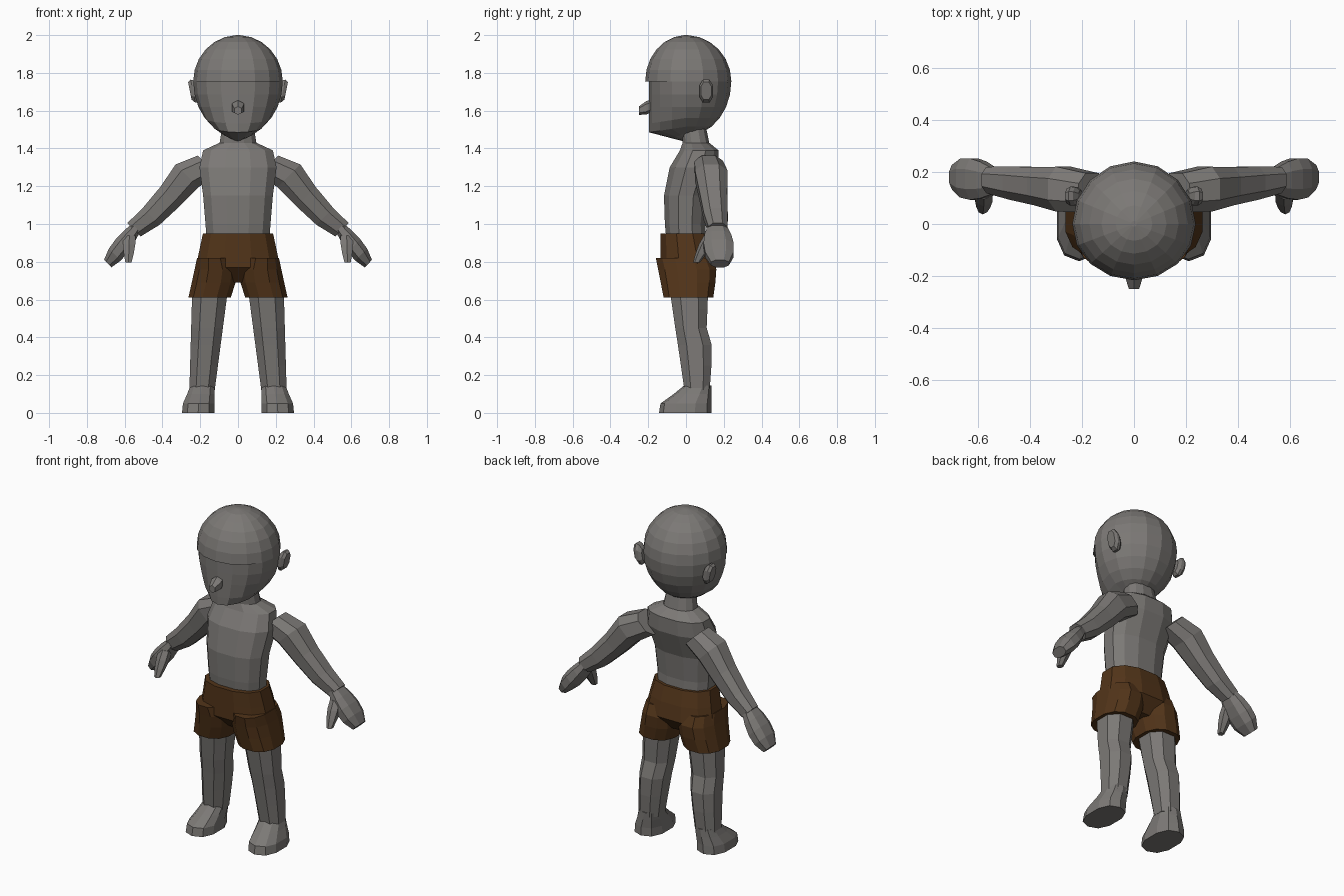
import bpy, bmesh
from math import cos, sin, pi, copysign
from mathutils import Vector

if "Cube" in bpy.data.objects:
    bpy.data.objects.remove(bpy.data.objects["Cube"], do_unlink=True)


def material(name, red, green, blue):
    colour = (red, green, blue, 1)
    made = bpy.data.materials.new(name)
    made.use_nodes = True
    made.diffuse_color = colour
    made.node_tree.nodes["Principled BSDF"].inputs["Base Color"].default_value = colour
    return made


skin = material("grey skin", .2, .19, .18)
cloth = material("brown cloth", .085, .035, .01)
side, depth, up = Vector((1, 0, 0)), Vector((0, 1, 0)), Vector((0, 0, 1))


def ring(center, u, v, count=8, power=2.4):
    """Rounded-square loop of points around center, spanned by u and v."""
    points = []
    for i in range(count):
        angle = 2 * pi * (i + .5) / count
        a, b = (copysign(abs(t) ** (2 / power), t) for t in (cos(angle), sin(angle)))
        points.append(Vector(center) + u * a + v * b)
    return points


def level(z, inner, outer, front, back, count=12):
    """Horizontal loop filling the given x and y ranges."""
    center = ((inner + outer) / 2, (front + back) / 2, z)
    return ring(center, side * (outer - inner) / 2, depth * (back - front) / 2, count)


def loft(name, loops, surface=skin, mirrored=False):
    """Skin a closed, flat-faced body over successive loops."""
    bm = bmesh.new()
    rows = [[bm.verts.new(point) for point in loop] for loop in loops]
    for low, high in zip(rows, rows[1:]):
        for i in range(len(low)):
            bm.faces.new((low[i - 1], low[i], high[i], high[i - 1]))
    bm.faces.new(rows[0])
    bm.faces.new(rows[-1])
    bmesh.ops.recalc_face_normals(bm, faces=bm.faces)
    mesh = bpy.data.meshes.new(name)
    bm.to_mesh(mesh)
    bm.free()
    mesh.materials.append(surface)
    body = bpy.data.objects.new(name, mesh)
    bpy.context.collection.objects.link(body)
    if mirrored:
        body.modifiers.new("mirror", "MIRROR")


def taper(start, end, radii, u, v, count=6):
    """Evenly spaced loops from start to end, scaled by the radii."""
    start, end = Vector(start), Vector(end)
    last = len(radii) - 1
    return [ring(start.lerp(end, i / last), u * r, v * r, count) for i, r in enumerate(radii)]


# Head: round skull above the brow ledge, recessed face and pointed chin below
def head_loop(latitude, brow, height):
    rise, spread = sin(latitude), cos(latitude)
    points = []
    for i in range(16):
        angle = 2 * pi * i / 16
        x, y = cos(angle), sin(angle)
        reach = spread * .24
        if y < 0:
            reach = brow * spread
            if rise < 0:
                reach = brow * min(1, 6 * (1 + rise))
        drop = .03 * max(0, -y) if rise < -.6 else 0
        points.append((x * spread * .237, y * reach, 1.755 + height * rise - drop))
    return points


steps = 6
skull = [head_loop(pi / 2 * (1 - i / steps) * .97, .216, .245) for i in range(steps + 1)]
face = [head_loop(-pi / 2 * i / steps * .93, .195, .29) for i in range(steps + 1)]
loft("head", skull + face)
loft("nose", taper((0, -.17, 1.63), (0, -.25, 1.6), (.03, .036, .022), side, up))
loft("ears", taper((.205, .107, 1.7), (.255, .107, 1.705), (.04, .062, .065, .05),
                   depth * .6, up + side * .2, 8), mirrored=True)

# Torso and neck
torso = [
    (.9, .17, -.105, .11),
    (1, .177, -.115, .105),
    (1.15, .19, -.12, .12),
    (1.3, .21, -.09, .175),
    (1.39, .19, -.035, .175),
    (1.43, .1, -.02, .125),
    (1.55, .08, -.03, .1),
]
loft("torso", [level(z, -half, half, front, back) for z, half, front, back in torso])

# Arms slope down and outward, drifting back a little
slope = Vector((.7, 0, .7))
arm = [(.16, 1.31, .08), (.27, 1.255, .092), (.36, 1.145, .078),
       (.46, 1.04, .068), (.55, .97, .054)]
loft("arms", [ring((x, .1 + x / 8, z), depth * r, slope * r) for x, z, r in arm], mirrored=True)
loft("hands", taper((.54, .165, .98), (.69, .18, .79), (.055, .075, .085, .08, .05),
                    depth, slope * .6, 8), mirrored=True)
loft("thumbs", taper((.575, .13, .94), (.58, .055, .795), (.035, .037, .03, .018),
                     side, depth), mirrored=True)


# Shorts flare evenly from the waist to the hems
def flare(z):
    return .4 - .22 * z


hips = [(.95, .125), (.86, .15), (.77, .165)]
crotch = level(.69, -.1, .1, -.06, .1)
loft("shorts_hips", [level(z, -flare(z), flare(z), -.14, back) for z, back in hips] + [crotch], cloth)
hems = [(.82, .03, .14), (.76, .005, .165), (.69, .01, .16), (.61, .035, .148)]
loft("shorts_legs", [level(z, inner, flare(z), -z / 5, back) for z, inner, back in hems], cloth, True)


# Legs lean outward and back toward the ankles, with a bulging calf
def leg_loop(z, back):
    middle, half = .2 - .08 * z, .065 + .055 * z
    return level(z, middle - half, middle + half, .005 - .15 * z, back, 8)


calf = [(.68, .125), (.55, .12), (.45, .115), (.36, .142), (.25, .14), (.12, .13)]
loft("legs", [leg_loop(z, back) for z, back in calf], mirrored=True)

# Feet: low wedge widening toward the sole
foot = [(.145, .255, -.01), (.1, .272, -.065), (.05, .295, -.135), (0, .3, -.143)]
loft("feet", [level(z, .122, outer, front, .134, 10) for z, outer, front in foot], mirrored=True)
